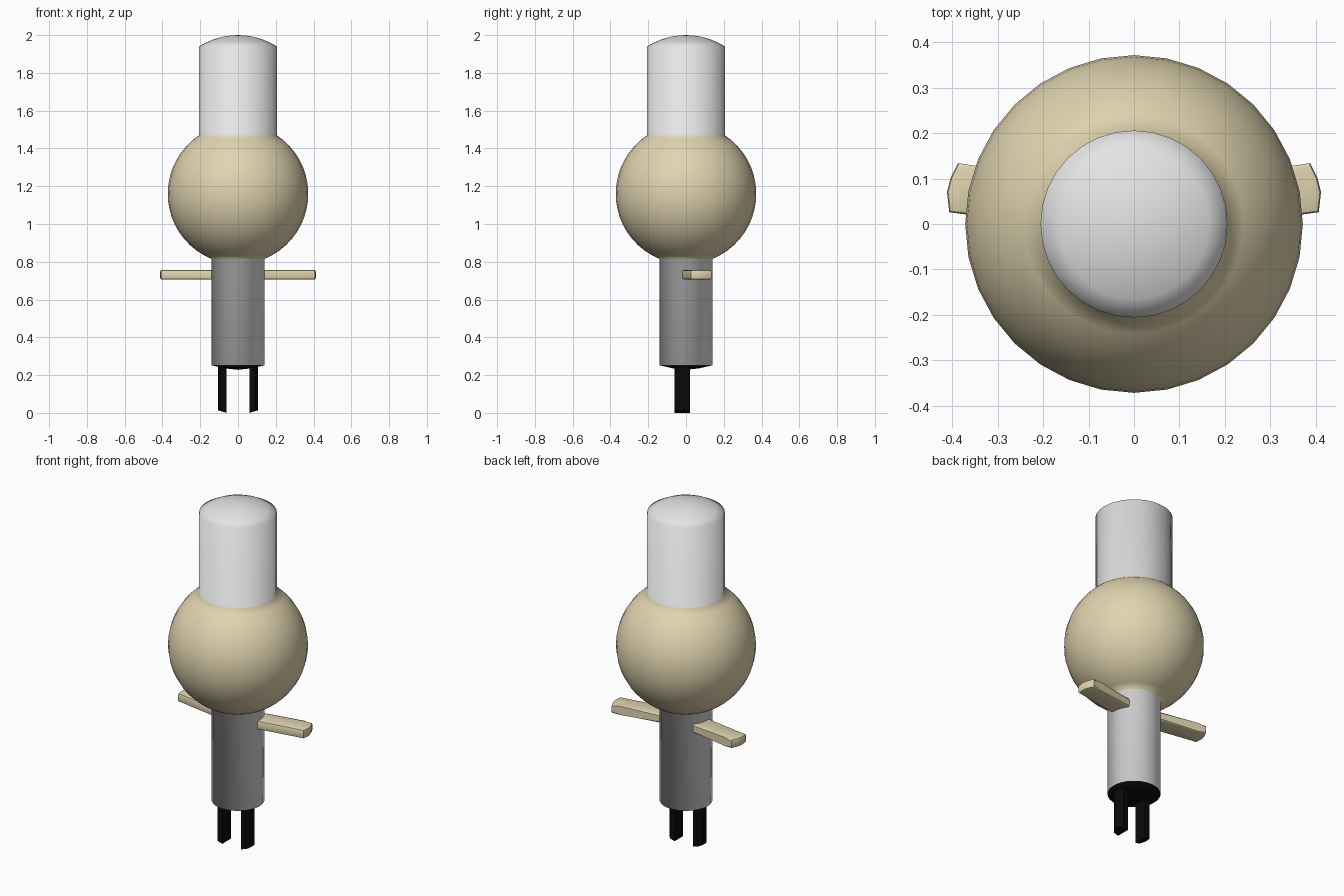
import bpy, bmesh, math

if "Cube" in bpy.data.objects:
    bpy.data.objects.remove(bpy.data.objects["Cube"])


def make_material(name, rgb):
    mat = bpy.data.materials.new(name)
    mat.diffuse_color = (*rgb, 1)
    mat.use_nodes = True
    mat.node_tree.nodes["Principled BSDF"].inputs["Base Color"].default_value = mat.diffuse_color
    return mat


GREY = make_material("light_grey", (0.78, 0.78, 0.78))
TAN = make_material("tan", (0.75, 0.66, 0.43))
BLACK = make_material("black", (0.003, 0.003, 0.003))


def make_object(name, bm, mats):
    bmesh.ops.recalc_face_normals(bm, faces=bm.faces[:])
    mesh = bpy.data.meshes.new(name)
    bm.to_mesh(mesh)
    bm.free()
    for mat in mats:
        mesh.materials.append(mat)
    obj = bpy.data.objects.new(name, mesh)
    bpy.context.collection.objects.link(obj)
    return obj


# Body: one smooth turned shape of black foot, shaft, ball and domed cap
R, CZ, SHAFT, CAP = 0.372, 1.16, 0.141, 0.206
a0 = -math.acos(SHAFT / R)
a1 = math.acos(CAP / R)
profile = [(0, 0.228), (0.07, 0.236), (SHAFT, 0.252)]
for i in range(19):
    a = a0 + (a1 - a0) * i / 18
    profile.append((R * math.cos(a), CZ + R * math.sin(a)))
DOME_R = (CAP ** 2 + 0.06 ** 2) / (2 * 0.06)
for i in range(6):
    r = CAP * (1 - i / 5)
    profile.append((r, 2.0 - DOME_R + math.sqrt(DOME_R ** 2 - r ** 2)))

bm = bmesh.new()
verts = [bm.verts.new((r, 0, z)) for r, z in profile]
edges = [bm.edges.new(pair) for pair in zip(verts, verts[1:])]
bmesh.ops.spin(bm, geom=verts + edges, cent=(0, 0, 0), axis=(0, 0, 1),
               angle=math.tau, steps=32, use_merge=True)
bmesh.ops.remove_doubles(bm, verts=bm.verts[:], dist=0.0005)
ball_low, ball_high = CZ + R * math.sin(a0), CZ + R * math.sin(a1)
for f in bm.faces:
    f.smooth = True
    z = f.calc_center_median().z
    if z < 0.25:
        f.material_index = 2
    elif ball_low < z < ball_high:
        f.material_index = 1
make_object("body", bm, [GREY, TAN, BLACK])


def prism(outline, z0, z1):
    bm = bmesh.new()
    face = bm.faces.new([bm.verts.new((x, y, z0)) for x, y in outline])
    top = bmesh.ops.extrude_face_region(bm, geom=[face])["geom"]
    for v in top:
        if isinstance(v, bmesh.types.BMVert):
            v.co.z = z1
    return bm


for side, label in ((1, "right"), (-1, "left")):
    # Swept-back side arm with softened long edges
    arm = [(0.06, -0.032), (0.37, 0.021), (0.407, 0.026), (0.412, 0.07),
           (0.404, 0.102), (0.388, 0.134), (0.34, 0.127), (0.06, 0.082)]
    bm = prism([(x * side, y) for x, y in arm], 0.706, 0.757)
    rims = [e for e in bm.edges if abs(e.verts[0].co.z - e.verts[1].co.z) < 1e-4]
    bmesh.ops.bevel(bm, geom=rims, offset=0.009, segments=2, profile=0.5,
                    affect='EDGES')
    for f in bm.faces:
        f.smooth = True
    obj = make_object(label + "_arm", bm, [TAN])
    bpy.context.view_layer.objects.active = obj
    obj.select_set(True)
    bpy.ops.object.shade_smooth_by_angle(angle=math.radians(40))
    obj.select_set(False)

    # Prong with a bowed outer side and a slanted tip
    prong = [(0.06, -0.06), (0.09, -0.06), (0.102, -0.045), (0.107, -0.02),
             (0.102, 0.006), (0.09, 0.02), (0.06, 0.02)]
    bm = prism([(x * side, y) for x, y in prong], 0.0, 0.26)
    for v in bm.verts:
        if v.co.z < 0.1:
            v.co.z = (abs(v.co.x) - 0.06) * 0.3
    make_object(label + "_prong", bm, [BLACK])
